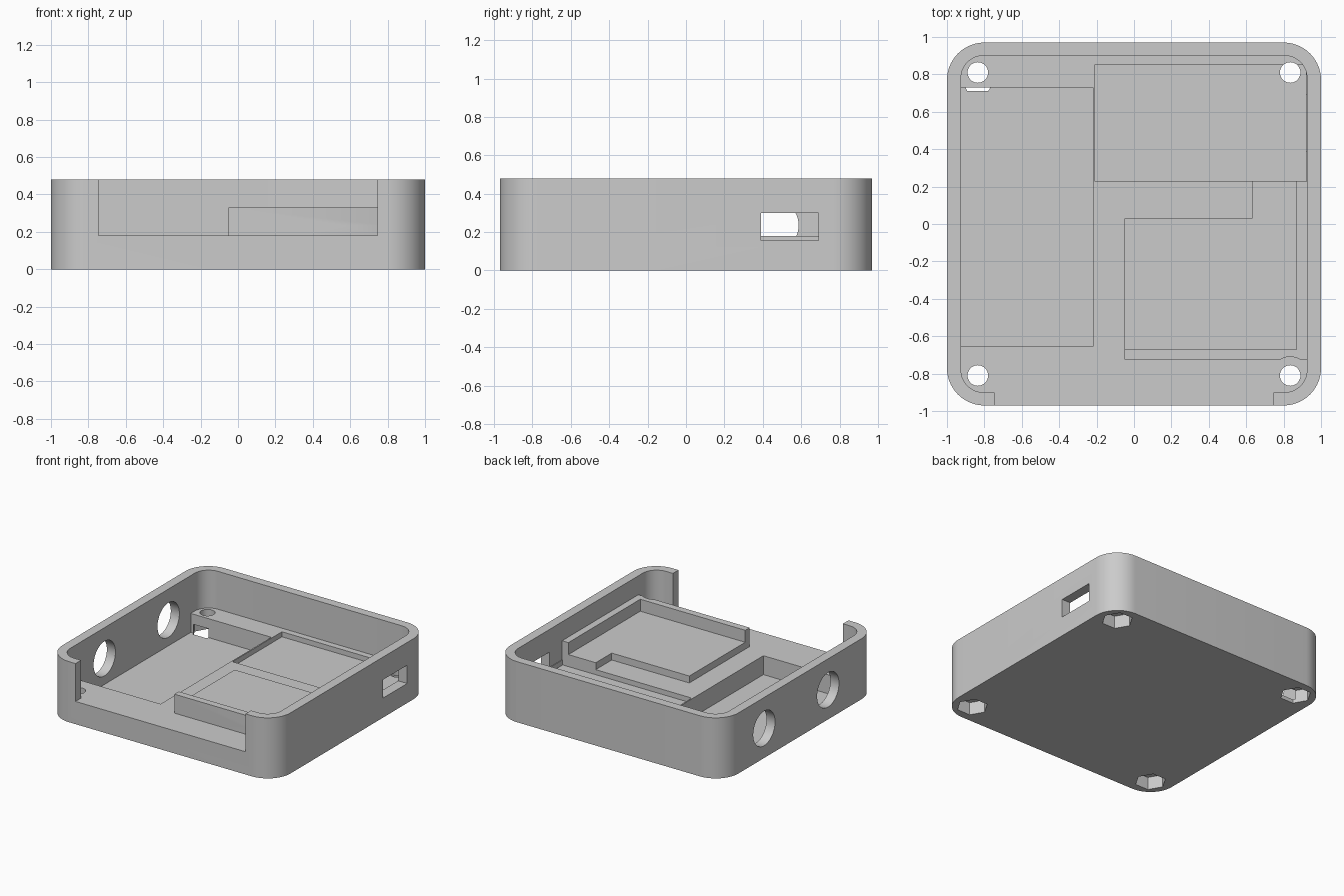
import bpy, math

cube = bpy.data.objects.get("Cube")
if cube:
    bpy.data.objects.remove(cube)

grey = bpy.data.materials.new("plain_grey")
grey.use_nodes = True
grey.diffuse_color = (0.6, 0.6, 0.6, 1)
grey.node_tree.nodes["Principled BSDF"].inputs["Base Color"].default_value = (0.6, 0.6, 0.6, 1)


def prism(name, outline, z0, z1, along_x=False):
    """Extrude an outline along z, or along x for a (y, z) outline."""
    n = len(outline)
    place = (lambda a, b, c: (c, a, b)) if along_x else (lambda a, b, c: (a, b, c))
    verts = [place(a, b, h) for h in (z0, z1) for a, b in outline]
    faces = [list(range(n))[::-1], list(range(n, 2 * n))]
    faces += [[i, (i + 1) % n, (i + 1) % n + n, i + n] for i in range(n)]
    mesh = bpy.data.meshes.new(name)
    mesh.from_pydata(verts, [], faces)
    mesh.materials.append(grey)
    obj = bpy.data.objects.new(name, mesh)
    bpy.context.collection.objects.link(obj)
    return obj


def rect(x0, x1, y0, y1):
    return [(x0, y0), (x1, y0), (x1, y1), (x0, y1)]


def ring(cx, cy, r, n):
    return [(cx + r * math.cos(math.tau * i / n), cy + r * math.sin(math.tau * i / n))
            for i in range(n)]


def rounded(hx, hy, r, steps=14):
    points = []
    for k, (sx, sy) in enumerate([(1, 1), (-1, 1), (-1, -1), (1, -1)]):
        for i in range(steps + 1):
            a = math.pi / 2 * (k + i / steps)
            points.append((sx * (hx - r) + r * math.cos(a), sy * (hy - r) + r * math.sin(a)))
    return points


def combine(tool, operation="DIFFERENCE"):
    mod = case.modifiers.new(tool.name, "BOOLEAN")
    mod.operation, mod.object, mod.solver = operation, tool, "EXACT"
    bpy.context.view_layer.objects.active = case
    bpy.ops.object.modifier_apply(modifier=mod.name)
    bpy.data.objects.remove(tool)


FLOOR = 0.18

# Outer case, main cavity and open front
case = prism("case_base", rounded(1, 0.97, 0.2), 0, 0.48)
combine(prism("cavity", rounded(0.925, 0.9, 0.12), FLOOR, 0.7))
combine(prism("front_opening", rect(-0.745, 0.745, -1.1, -0.8), FLOOR, 0.7))

# Raised platform with a rim along its front and side
combine(prism("platform", [(-0.05, -0.725), (0.96, -0.725), (0.96, 0.23),
                           (0.63, 0.23), (0.63, 0.03), (-0.05, 0.03)], 0.1, 0.235), "UNION")
combine(prism("rim", [(-0.05, -0.725), (0.96, -0.725), (0.96, 0.23),
                      (0.87, 0.23), (0.87, -0.67), (-0.05, -0.67)], 0.1, 0.33), "UNION")

# Deep and shallow floor pockets
combine(prism("deep_pocket", rect(-0.925, -0.22, -0.655, 0.73), 0.03, FLOOR + 0.02))
combine(prism("shallow_pocket", rect(-0.21, 0.92, 0.23, 0.85), 0.14, FLOOR + 0.02))

# Screw holes, nut traps and clearance for the screw heads
for x in (-0.835, 0.835):
    for y in (-0.81, 0.81):
        combine(prism("screw_hole", ring(x, y, 0.055, 32), -0.1, 0.3))
        combine(prism("nut_trap", ring(x, y, 0.113, 6), -0.1, 0.1))
combine(prism("screw_clearance", ring(0.835, -0.81, 0.1, 32)[3:14], FLOOR, 0.4))

# Round ports in one side wall and a slot in the other
for y in (-0.35, 0.45):
    combine(prism("round_port", ring(y, 0.235, 0.137, 48), -1.1, -0.85, True))
combine(prism("side_slot", rect(0.39, 0.69, 0.155, 0.3), 0.85, 1.1, True))

bpy.ops.object.select_all(action="DESELECT")
case.select_set(True)
bpy.context.view_layer.objects.active = case
bpy.ops.object.shade_smooth_by_angle(angle=math.radians(30))
